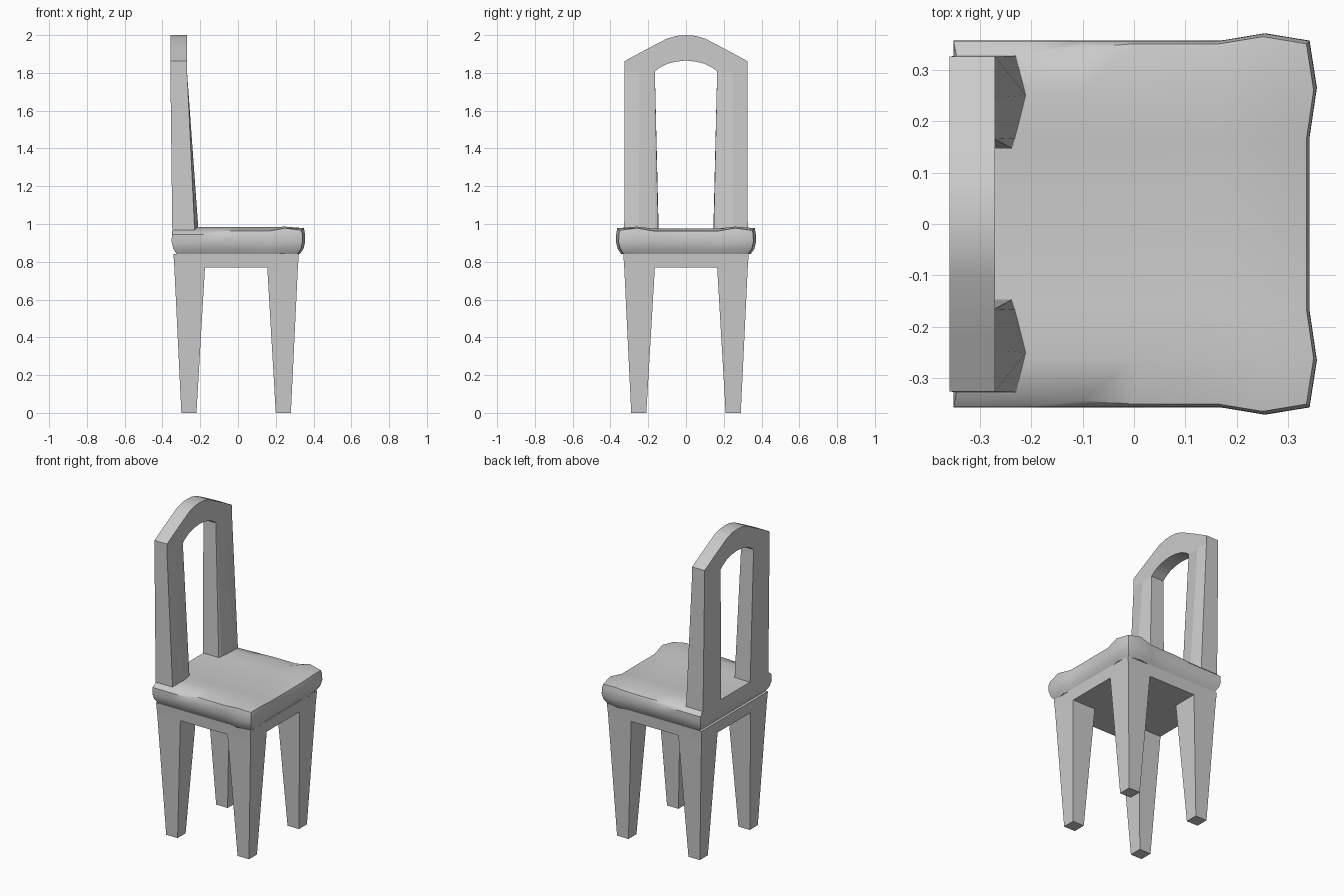
import bpy, bmesh, math

if "Cube" in bpy.data.objects:
    bpy.data.objects.remove(bpy.data.objects["Cube"])


def finish(name, bm, smooth=None):
    bmesh.ops.recalc_face_normals(bm, faces=bm.faces)
    me = bpy.data.meshes.new(name)
    bm.to_mesh(me)
    bm.free()
    ob = bpy.data.objects.new(name, me)
    bpy.context.collection.objects.link(ob)
    if smooth:
        bpy.context.view_layer.objects.active = ob
        ob.select_set(True)
        bpy.ops.object.shade_smooth_by_angle(angle=math.radians(smooth))
        ob.select_set(False)
    return ob


def loft(name, rings, smooth=None):
    """Skin a stack of equal-length closed rings and cap both ends."""
    bm = bmesh.new()
    vs = [[bm.verts.new(p) for p in ring] for ring in rings]
    n = len(vs[0])
    for a, b in zip(vs, vs[1:]):
        for i in range(n):
            j = (i + 1) % n
            bm.faces.new((a[i], a[j], b[j], b[i]))
    bm.faces.new(vs[0])
    bm.faces.new(vs[-1])
    return finish(name, bm, smooth)


def grid(bm, xs, ys, pos):
    vs = [[bm.verts.new(pos(x, y)) for y in ys] for x in xs]
    for a, b in zip(vs, vs[1:]):
        for j in range(len(ys) - 1):
            bm.faces.new((a[j], b[j], b[j + 1], a[j + 1]))
    return vs


# Base: apron slab with four tapered legs pulled from its corners
CX = -0.01
bm = bmesh.new()
st = (-0.327, -0.165, 0.165, 0.327)
grid(bm, st, st, lambda x, y: (x + CX, y, 0.77))
rim = [e for e in bm.edges if e.is_boundary]
corners = [f for f in bm.faces
           if abs(f.calc_center_median().x - CX) > 0.2 and abs(f.calc_center_median().y) > 0.2]
up = bmesh.ops.extrude_edge_only(bm, edges=rim)["geom"]
for v in [g for g in up if isinstance(g, bmesh.types.BMVert)]:
    v.co = ((v.co.x - CX) * 1.015 + CX, v.co.y * 1.015, 0.842)
bmesh.ops.holes_fill(bm, edges=[e for e in bm.edges if e.is_boundary], sides=0)
feet = bmesh.ops.extrude_discrete_faces(bm, faces=corners)["faces"]
for f in feet:
    for v in f.verts:
        x, y = v.co.x - CX, v.co.y
        fx, fy = (0.29 if abs(c) > 0.2 else 0.21 for c in (x, y))
        v.co = (math.copysign(fx, x) + CX, math.copysign(fy, y), 0)
finish("legs_and_apron", bm)

# Seat: lumpy cushion top, rounded sides
xs = (-0.345, -0.21, -0.1, 0, 0.165, 0.25, 0.335)
ys = (-0.35, -0.26, -0.165, 0, 0.165, 0.26, 0.35)


def cushion(x, y):
    edge_x, edge_y = x > 0.3, abs(y) > 0.3
    z = 0.972 + 0.011 * (abs(y) > 0.2) + 0.003 * (x > 0.2)
    if edge_x or edge_y:
        z = 0.967 if x > 0.2 or x < -0.2 else 0.963
        if edge_x and abs(y) < 0.2:
            z = 0.962
        elif abs(x - 0.25) < 0.01 or (edge_x and not edge_y):
            z = 0.978
    if edge_x and not edge_y and abs(y) > 0.2:
        x += 0.014
    if edge_y and abs(x - 0.25) < 0.01:
        y *= 1.04
    return (x, y, z)


bm = bmesh.new()
grid(bm, xs, ys, cushion)
edges = [e for e in bm.edges if e.is_boundary]
top = [v for v in bm.verts if v.is_boundary]
for z, s in ((0.945, 1.016), (0.905, 1.018), (0.87, 0.995), (0.84, 0.94)):
    new = bmesh.ops.extrude_edge_only(bm, edges=edges)["geom"]
    edges = [g for g in new if isinstance(g, bmesh.types.BMEdge)]
    if z == 0.945:
        base = [v.co.copy() for v in new if isinstance(v, bmesh.types.BMVert)]
    for v, b in zip([g for g in new if isinstance(g, bmesh.types.BMVert)], base):
        cur = v.co.copy()
        b = min(base, key=lambda q: (math.atan2(q.y, q.x) - math.atan2(cur.y, cur.x)) ** 2)
        v.co = ((b.x + 0.006) * s - 0.006, b.y * s, z)
bmesh.ops.holes_fill(bm, edges=[e for e in bm.edges if e.is_boundary], sides=0)
# pinch the rear sides of the top in to meet the posts
for v in top:
    if abs(v.co.y) > 0.3 and v.co.x < -0.05:
        v.co.y *= 0.94 if v.co.x < -0.2 else 0.98
finish("seat", bm, 40)

# Back posts: tapered, flared where they meet the seat
foot = ((-0.348, 0.145), (-0.238, 0.147), (-0.232, 0.165), (-0.210, 0.25), (-0.23, 0.327), (-0.348, 0.327))
head = ((-0.358, 0.165), (-0.271, 0.165), (-0.27, 0.167), (-0.27, 0.245), (-0.27, 0.325), (-0.358, 0.325))
for side, s in (("left", -1), ("right", 1)):
    loft(side + "_back_post", [[(x, y * s, z) for x, y in ring]
                               for ring, z in ((foot, 0.88), (foot, 0.975), (head, 1.808))])

# Arched top rail joining the posts: quad sections swept across the width
half = ((0.325, 1.862, 0.325, 1.808), (0.325, 1.862, 0.165, 1.808), (0.215, 1.922, 0.14, 1.827),
        (0.1, 1.982, 0.1, 1.848), (0.05, 1.996, 0.05, 1.860))
sections = [(-a, b, -c, d) for a, b, c, d in half] + [(0, 2.0, 0, 1.865)] + list(half[::-1])
loft("arched_top_rail", [[(-0.358, a, b), (-0.27, a, b), (-0.27, c, d), (-0.358, c, d)]
                         for a, b, c, d in sections], 25)
